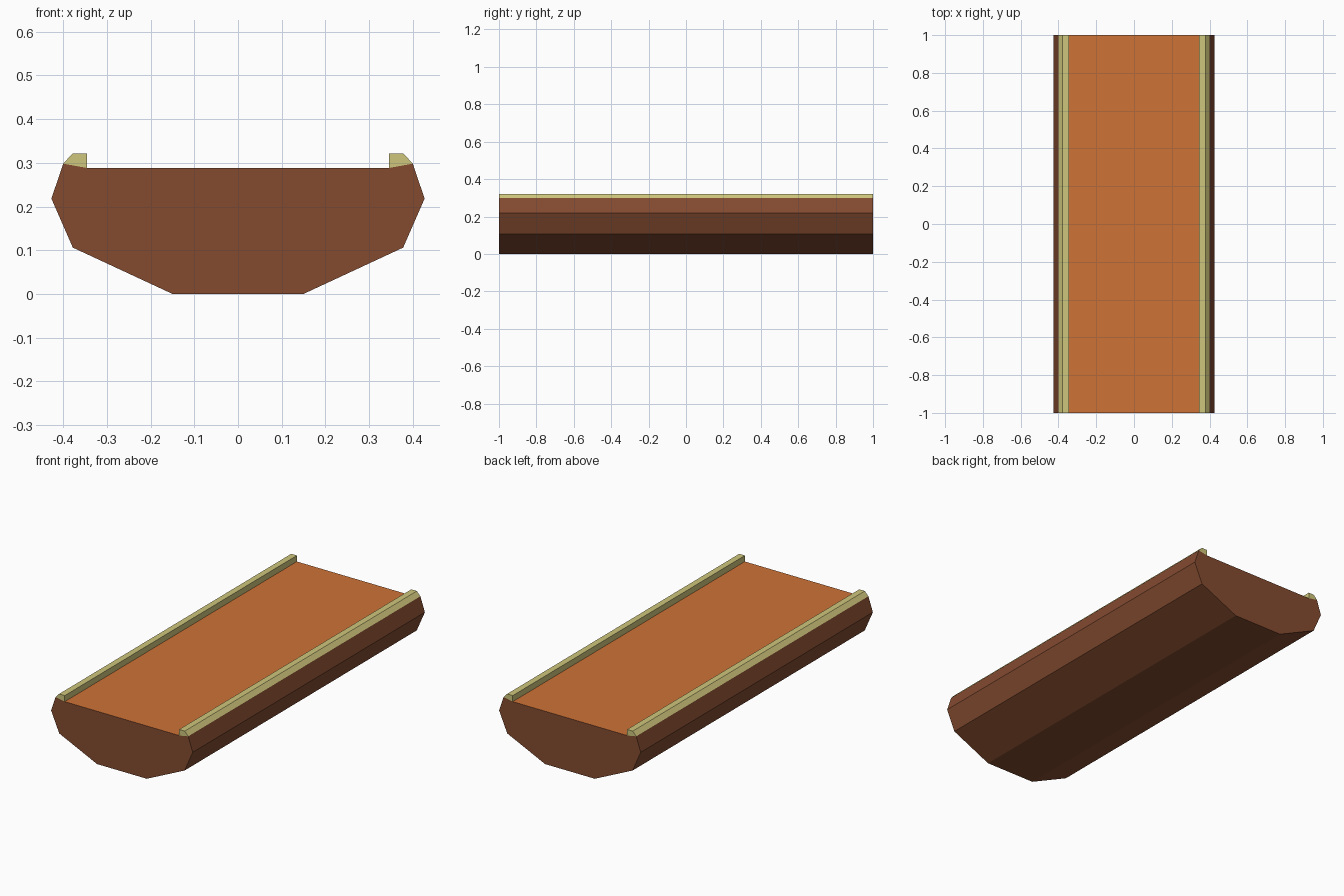
import bpy, bmesh

if "Cube" in bpy.data.objects:
    bpy.data.objects.remove(bpy.data.objects["Cube"])


def material(name, rgb):
    # sRGB 0-255 to linear diffuse colour
    lin = [((c / 255 + 0.055) / 1.055) ** 2.4 for c in rgb]
    m = bpy.data.materials.new(name)
    m.diffuse_color = (*lin, 1)
    m.use_nodes = True
    m.node_tree.nodes["Principled BSDF"].inputs["Base Color"].default_value = m.diffuse_color
    return m


brown = material("hull brown", (132, 75, 48))
orange = material("deck orange", (206, 114, 54))
straw = material("rail straw", (207, 198, 124))


def extrude_profile(name, profile, mats, half_length=1.0):
    # Extrude an x-z cross-section along y into a closed solid
    bm = bmesh.new()
    face = bm.faces.new([bm.verts.new((x, -half_length, z)) for x, z in profile])
    ext = bmesh.ops.extrude_face_region(bm, geom=[face], use_keep_orig=True)
    verts = [v for v in ext["geom"] if isinstance(v, bmesh.types.BMVert)]
    bmesh.ops.translate(bm, verts=verts, vec=(0, 2 * half_length, 0))
    bmesh.ops.recalc_face_normals(bm, faces=bm.faces[:])
    # Upward faces take the last material
    for f in bm.faces:
        if f.normal.z > 0.9:
            f.material_index = len(mats) - 1
    me = bpy.data.meshes.new(name)
    bm.to_mesh(me)
    bm.free()
    for m in mats:
        me.materials.append(m)
    ob = bpy.data.objects.new(name, me)
    bpy.context.collection.objects.link(ob)
    return ob


# Hull with a flat orange deck
half = [(0.15, 0), (0.378, 0.106), (0.427, 0.218), (0.4, 0.298), (0.345, 0.288)]
extrude_profile("hull", half + [(-x, z) for x, z in reversed(half)], [brown, orange])

# Bevelled rails along both edges of the deck
rail = [(0.345, 0.288), (0.4, 0.298), (0.379, 0.321), (0.345, 0.321)]
for side, s in (("right", 1), ("left", -1)):
    extrude_profile(side + "_rail", [(s * x, z) for x, z in rail], [straw])
